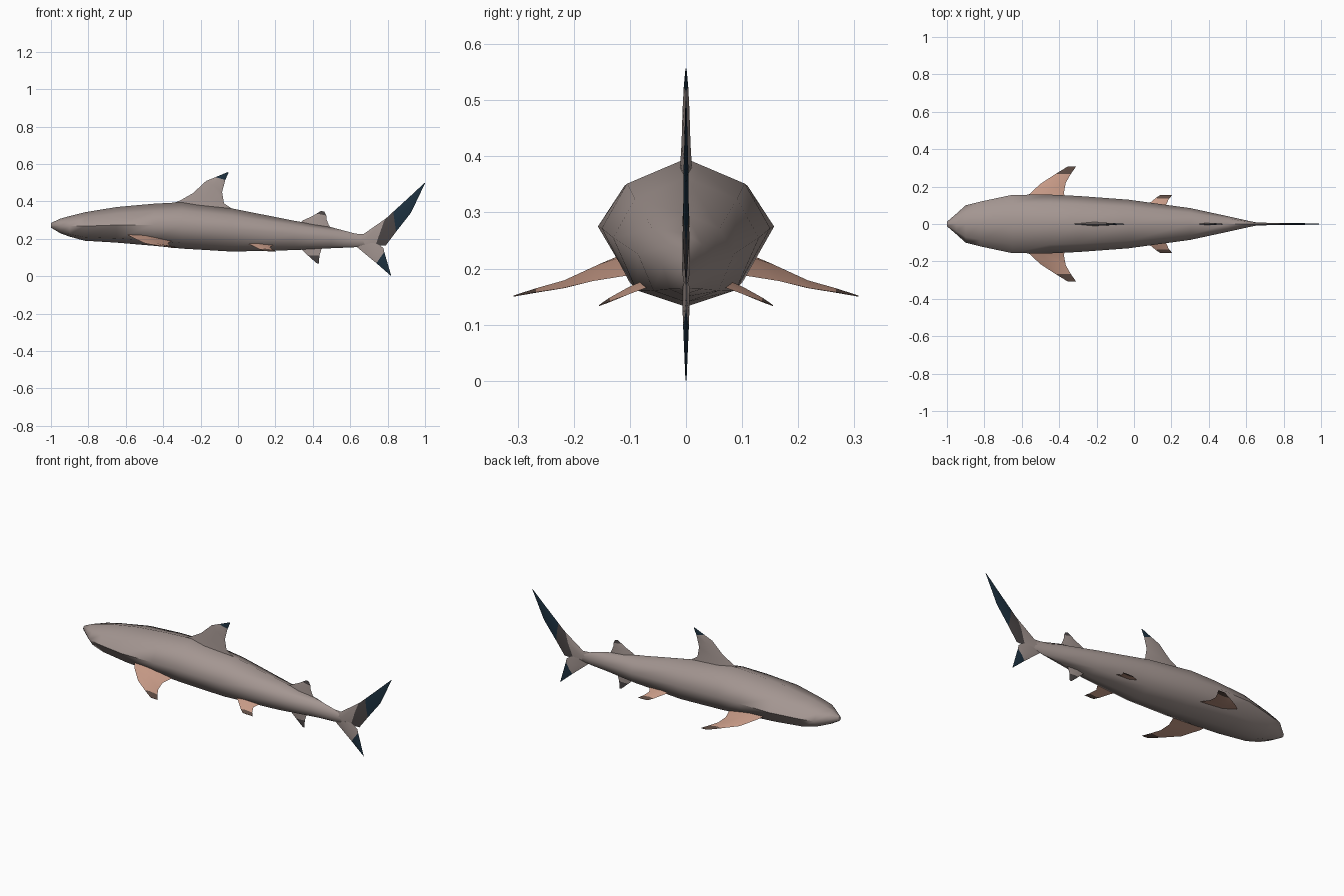
import bpy, bmesh
from mathutils import Vector


def material(name, rgb):
    m = bpy.data.materials.new(name)
    m.diffuse_color = (*rgb, 1)
    return m


GREY = material("warm grey skin", (0.37, 0.305, 0.285))
PEACH = material("peach fin", (0.58, 0.33, 0.245))
NAVY = material("navy tip", (0.012, 0.03, 0.05))
CHARCOAL = material("charcoal band", (0.07, 0.06, 0.06))
BROWN = material("dark brown tip", (0.11, 0.07, 0.055))


def loft(name, rings, mats, first_dark=None, angle=40):
    """Skin a list of closed rings; mats gives (material, first segment)."""
    bm = bmesh.new()
    vr = [[bm.verts.new(p) for p in r] for r in rings]
    n = len(vr[0])
    for s in range(len(vr) - 1):
        slot = max(i for i, (_, start) in enumerate(mats) if s >= start)
        for i in range(n):
            j = (i + 1) % n
            f = bm.faces.new((vr[s][i], vr[s][j], vr[s + 1][j], vr[s + 1][i]))
            f.material_index = slot
    bm.faces.new(vr[0][::-1])
    bm.faces.new(vr[-1]).material_index = len(mats) - 1
    bmesh.ops.recalc_face_normals(bm, faces=bm.faces)
    me = bpy.data.meshes.new(name)
    bm.to_mesh(me)
    bm.free()
    for m, _ in mats:
        me.materials.append(m)
    ob = bpy.data.objects.new(name, me)
    bpy.context.collection.objects.link(ob)
    bpy.ops.object.select_all(action='DESELECT')
    ob.select_set(True)
    bpy.context.view_layer.objects.active = ob
    bpy.ops.object.shade_smooth_by_angle(angle=angle * 3.14159 / 180)
    return ob


def fin(name, sections, mats, normal):
    """Loft diamond sections: (leading point, trailing point, half thickness)."""
    rings = []
    for lead, trail, t in sections:
        a, b, k = Vector(lead), Vector(trail), Vector(normal) * t
        mid = a.lerp(b, 0.4)
        rings.append([a, mid + k, b, mid - k])
    return loft(name, rings, mats)


def upright_fin(name, sections, mats):
    flat = [((x0, 0, z0), (x1, 0, z1), t) for x0, z0, x1, z1, t in sections]
    return fin(name, flat, mats, (0, 1, 0))


def paired_fin(name, sections, mats):
    for side, label in ((1, "left"), (-1, "right")):
        flip = lambda p: (p[0], p[1] * side, p[2])
        fin(label + "_" + name, [(flip(a), flip(b), t) for a, b, t in sections],
            mats, (0, 0, 1))


# body: x, half width, top, middle, bottom
stations = [
    (-1.0, 0.012, 0.285, 0.272, 0.26), (-0.95, 0.055, 0.308, 0.27, 0.23),
    (-0.9, 0.10, 0.322, 0.268, 0.212), (-0.82, 0.12, 0.342, 0.268, 0.19),
    (-0.65, 0.156, 0.37, 0.274, 0.18), (-0.45, 0.157, 0.388, 0.275, 0.163),
    (-0.3, 0.15, 0.396, 0.272, 0.148), (-0.03, 0.13, 0.362, 0.255, 0.132),
    (0.3, 0.085, 0.297, 0.225, 0.14), (0.5, 0.042, 0.262, 0.207, 0.15),
    (0.62, 0.015, 0.23, 0.192, 0.155), (0.68, 0.004, 0.21, 0.188, 0.165)]
rings = []
for x, w, top, mid, bot in stations:
    up, low = mid + 0.64 * (top - mid), mid - 0.76 * (mid - bot)
    rings.append([(x, 0, top), (x, 0.7 * w, up), (x, w, mid), (x, 0.68 * w, low),
                  (x, 0, bot), (x, -0.68 * w, low), (x, -w, mid), (x, -0.7 * w, up)])
loft("body", rings, [(GREY, 0)], angle=60)

# fins on the centre line: lead x, z, trail x, z, half thickness
upright_fin("dorsal_fin", [
    (-0.40, 0.37, -0.0, 0.34, 0.012), (-0.31, 0.405, -0.04, 0.367, 0.01),
    (-0.24, 0.445, -0.075, 0.39, 0.008), (-0.17, 0.51, -0.085, 0.45, 0.006),
    (-0.12, 0.53, -0.068, 0.515, 0.004), (-0.055, 0.557, -0.05, 0.555, 0.001)],
    [(GREY, 0), (NAVY, 4)])
upright_fin("rear_dorsal_fin", [
    (0.32, 0.27, 0.50, 0.25, 0.007), (0.345, 0.298, 0.485, 0.275, 0.006),
    (0.395, 0.32, 0.473, 0.305, 0.005), (0.42, 0.335, 0.472, 0.325, 0.004),
    (0.445, 0.35, 0.462, 0.345, 0.001)],
    [(GREY, 0), (CHARCOAL, 3)])
upright_fin("anal_fin", [
    (0.32, 0.16, 0.47, 0.165, 0.006), (0.345, 0.138, 0.446, 0.145, 0.005),
    (0.375, 0.11, 0.435, 0.11, 0.004), (0.42, 0.07, 0.433, 0.068, 0.001)],
    [(GREY, 0), (CHARCOAL, 2)])

# tail lobes
upright_fin("upper_tail_lobe", [
    (0.60, 0.23, 0.61, 0.16, 0.008), (0.67, 0.225, 0.70, 0.15, 0.007),
    (0.785, 0.305, 0.735, 0.165, 0.006), (0.80, 0.317, 0.79, 0.165, 0.006),
    (0.83, 0.345, 0.845, 0.238, 0.005), (0.91, 0.418, 0.925, 0.34, 0.004),
    (0.998, 0.5, 1.0, 0.497, 0.001)],
    [(GREY, 0), (CHARCOAL, 2), (NAVY, 4)])
upright_fin("lower_tail_lobe", [
    (0.635, 0.157, 0.735, 0.185, 0.006), (0.70, 0.103, 0.778, 0.15, 0.006),
    (0.74, 0.07, 0.782, 0.13, 0.005), (0.817, 0.003, 0.82, 0.0, 0.001)],
    [(GREY, 0), (NAVY, 2)])

# side fins
paired_fin("pectoral_fin", [
    ((-0.61, 0.09, 0.235), (-0.35, 0.09, 0.19), 0.012),
    ((-0.57, 0.15, 0.21), (-0.375, 0.165, 0.178), 0.01),
    ((-0.5, 0.215, 0.177), (-0.365, 0.22, 0.165), 0.007),
    ((-0.42, 0.267, 0.163), (-0.338, 0.267, 0.158), 0.004),
    ((-0.355, 0.307, 0.152), (-0.31, 0.307, 0.15), 0.001)],
    [(PEACH, 0), (BROWN, 3)])
paired_fin("pelvic_fin", [
    ((0.03, 0.065, 0.182), (0.19, 0.065, 0.168), 0.007),
    ((0.07, 0.10, 0.167), (0.17, 0.10, 0.155), 0.006),
    ((0.115, 0.138, 0.145), (0.187, 0.135, 0.142), 0.004),
    ((0.14, 0.155, 0.135), (0.205, 0.155, 0.133), 0.001)],
    [(PEACH, 0), (BROWN, 2)])
